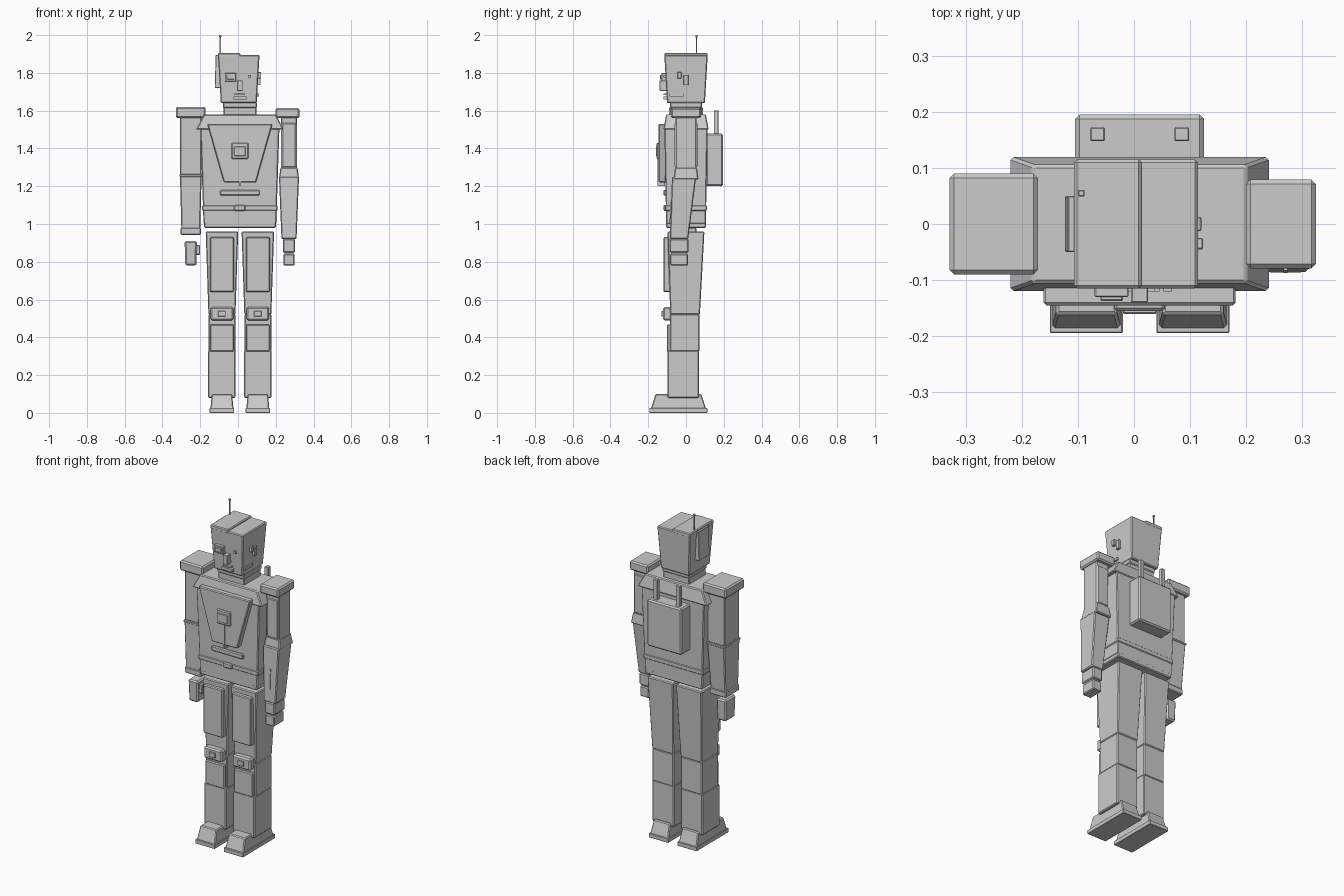
import bpy
import bmesh

if "Cube" in bpy.data.objects:
    bpy.data.objects.remove(bpy.data.objects["Cube"], do_unlink=True)

GREY = (0.6, 0.6, 0.6, 1)
metal = bpy.data.materials.new("grey metal")
metal.use_nodes = True
metal.diffuse_color = GREY
metal.node_tree.nodes["Principled BSDF"].inputs["Base Color"].default_value = GREY

AXIS = .01      # the body stands slightly left of the antenna side
SHARP, FINE, NORMAL, BROAD = 0, .002, .005, .008


def block(name, width, depth, bottom, top, x=AXIS, y=0,
          low_width=None, low_depth=None, lean=0, edge=NORMAL):
    """Chamfered block; the low_ sizes taper its base and lean shifts the base in y."""
    bm = bmesh.new()
    bmesh.ops.create_cube(bm, size=1)
    for vert in bm.verts:
        if vert.co.z > 0:
            wide, deep, shift, height = width, depth, 0, top
        else:
            wide, deep = low_width or width, low_depth or depth
            shift, height = lean, bottom
        vert.co = (x + vert.co.x * wide, y + shift + vert.co.y * deep, height)
    mesh = bpy.data.meshes.new(name)
    bm.to_mesh(mesh)
    bm.free()
    mesh.materials.append(metal)
    part = bpy.data.objects.new(name, mesh)
    bpy.context.collection.objects.link(part)
    if edge:
        chamfer = part.modifiers.new("chamfer", "BEVEL")
        chamfer.width = edge
        chamfer.segments = 1


# Torso with sloping shoulders and waist bands
block("torso", width=.42, depth=.23, bottom=1, top=1.53, low_width=.385, low_depth=.21)
block("shoulder_yoke", width=.38, depth=.21, bottom=1.5, top=1.58, low_width=.465, low_depth=.24)
block("waist_rim", width=.38, depth=.21, bottom=.98, top=1.01)
block("waist_band", width=.4, depth=.22, bottom=1.07, top=1.1)
block("belly_plate", width=.21, depth=.02, bottom=1.15, top=1.18, y=-.11)
block("belt_buckle", width=.06, depth=.02, bottom=1.07, top=1.1, y=-.11)

# Chest plate, narrowing downward, with a square button and a rod
block("chest_plate", width=.345, depth=.04, bottom=1.22, top=1.53, y=-.125, low_width=.17)
block("chest_button", width=.09, depth=.02, bottom=1.345, top=1.43, y=-.145)
block("button_centre", width=.06, depth=.02, bottom=1.36, top=1.41, y=-.15, edge=FINE)
block("chest_rod", width=.01, depth=.04, bottom=1.2, top=1.35, y=-.13, edge=SHARP)

# Backpack with two posts
block("backpack", width=.23, depth=.09, bottom=1.2, top=1.48, y=.15, edge=BROAD)
for side, offset in (("right", -.075), ("left", .075)):
    block(f"{side}_backpack_post", width=.026, depth=.025, bottom=1.47, top=1.6,
          x=AXIS + offset, y=.16, edge=FINE)

# Neck and head
block("neck", width=.175, depth=.16, bottom=1.56, top=1.62)
block("collar", width=.18, depth=.17, bottom=1.615, top=1.645)
block("head", width=.22, depth=.23, bottom=1.64, top=1.895, x=.004, low_width=.19, low_depth=.2)
block("crown_plate", width=.12, depth=.23, bottom=1.88, top=1.905, x=-.047)

# Face
block("brow_plate", width=.06, depth=.03, bottom=1.755, top=1.8, x=-.04, y=-.115, edge=FINE)
block("eye_lens", width=.04, depth=.02, bottom=1.765, top=1.79, x=-.04, y=-.127, edge=FINE)
block("small_eye", width=.015, depth=.02, bottom=1.775, top=1.79, x=.06, y=-.11, edge=SHARP)
block("nose", width=.03, depth=.04, bottom=1.705, top=1.76, y=-.12, edge=FINE)
block("upper_lip", width=.055, depth=.02, bottom=1.682, top=1.69, y=-.11, edge=SHARP)
block("lower_lip", width=.07, depth=.02, bottom=1.66, top=1.675, y=-.11, edge=SHARP)

# Side plates of the head and the antenna
block("head_side_plate", width=.02, depth=.1, bottom=1.72, top=1.895, x=-.108,
      low_width=.03, edge=FINE)
block("ear_plate", width=.02, depth=.025, bottom=1.735, top=1.79, x=.11, edge=FINE)
block("ear_knob", width=.02, depth=.02, bottom=1.77, top=1.805, x=.113, y=-.035, edge=FINE)
block("cheek_slot", width=.02, depth=.075, bottom=1.675, top=1.69, x=.1, y=-.05, edge=SHARP)
block("antenna", width=.006, depth=.006, bottom=1.89, top=1.99, x=-.094, y=.055, edge=SHARP)
block("antenna_tip", width=.012, depth=.012, bottom=1.988, top=2, x=-.094, y=.055, edge=FINE)

# Bulky right arm
ARM = -.25
block("right_shoulder_pad", width=.157, depth=.18, bottom=1.56, top=1.62, x=ARM, edge=BROAD)
block("right_upper_arm", width=.115, depth=.14, bottom=1.26, top=1.565, x=ARM)
block("right_elbow_band", width=.12, depth=.155, bottom=1.25, top=1.262, x=ARM, edge=FINE)
block("right_forearm", width=.115, depth=.15, bottom=.975, top=1.26, x=ARM,
      low_width=.1, low_depth=.125, lean=-.01)
block("right_cuff", width=.11, depth=.13, bottom=.943, top=.98, x=ARM, y=-.01)
block("right_hand", width=.065, depth=.1, bottom=.78, top=.91, x=ARM, y=-.025,
      low_width=.06, low_depth=.09, edge=BROAD)
block("right_thumb", width=.03, depth=.035, bottom=.835, top=.89, x=-.215, y=-.04)

# Slim left arm
ARM = .27
block("left_shoulder_pad", width=.125, depth=.158, bottom=1.56, top=1.615, x=.262, edge=BROAD)
block("left_upper_arm", width=.086, depth=.112, bottom=1.26, top=1.57, x=ARM)
block("left_arm_sleeve", width=.075, depth=.12, bottom=1.3, top=1.535, x=ARM)
block("left_elbow", width=.09, depth=.115, bottom=1.235, top=1.3, x=ARM,
      low_width=.108, low_depth=.133)
block("left_forearm", width=.106, depth=.128, bottom=.92, top=1.25, x=ARM, y=-.01,
      low_width=.08, low_depth=.097, lean=-.027)
block("forearm_strip", width=.008, depth=.02, bottom=1, top=1.12, x=ARM, y=-.073,
      lean=-.004, edge=SHARP)
block("left_wrist", width=.065, depth=.1, bottom=.85, top=.92, x=ARM, y=-.036)
block("left_knuckles", width=.05, depth=.08, bottom=.83, top=.86, x=ARM, y=-.036, edge=SHARP)
block("left_fingers", width=.06, depth=.095, bottom=.78, top=.842, x=ARM, y=-.036)

# Legs with armour plates and boots, the same on both sides
for side, offset in (("right", -.095), ("left", .095)):
    leg = AXIS + offset
    block(f"{side}_thigh", width=.172, depth=.195, bottom=.52, top=.96, x=leg,
          low_width=.143, low_depth=.157, lean=-.005)
    block(f"{side}_upper_shin", width=.143, depth=.157, bottom=.325, top=.522, x=leg, y=-.007)
    block(f"{side}_lower_shin", width=.145, depth=.167, bottom=.08, top=.33, x=leg, y=-.014)
    block(f"{side}_thigh_plate", width=.127, depth=.045, bottom=.64, top=.93, x=leg, y=-.097)
    block(f"{side}_knee_pad", width=.12, depth=.05, bottom=.49, top=.56, x=leg, y=-.097, edge=BROAD)
    block(f"{side}_knee_button", width=.04, depth=.02, bottom=.51, top=.54, x=leg, y=-.12, edge=FINE)
    block(f"{side}_shin_plate", width=.127, depth=.025, bottom=.325, top=.468, x=leg, y=-.088)
    block(f"{side}_sole", width=.13, depth=.307, bottom=0, top=.025, x=leg, y=-.041, edge=FINE)
    block(f"{side}_boot", width=.108, depth=.242, bottom=.02, top=.1, x=leg, y=-.04,
          low_width=.122, low_depth=.293)
